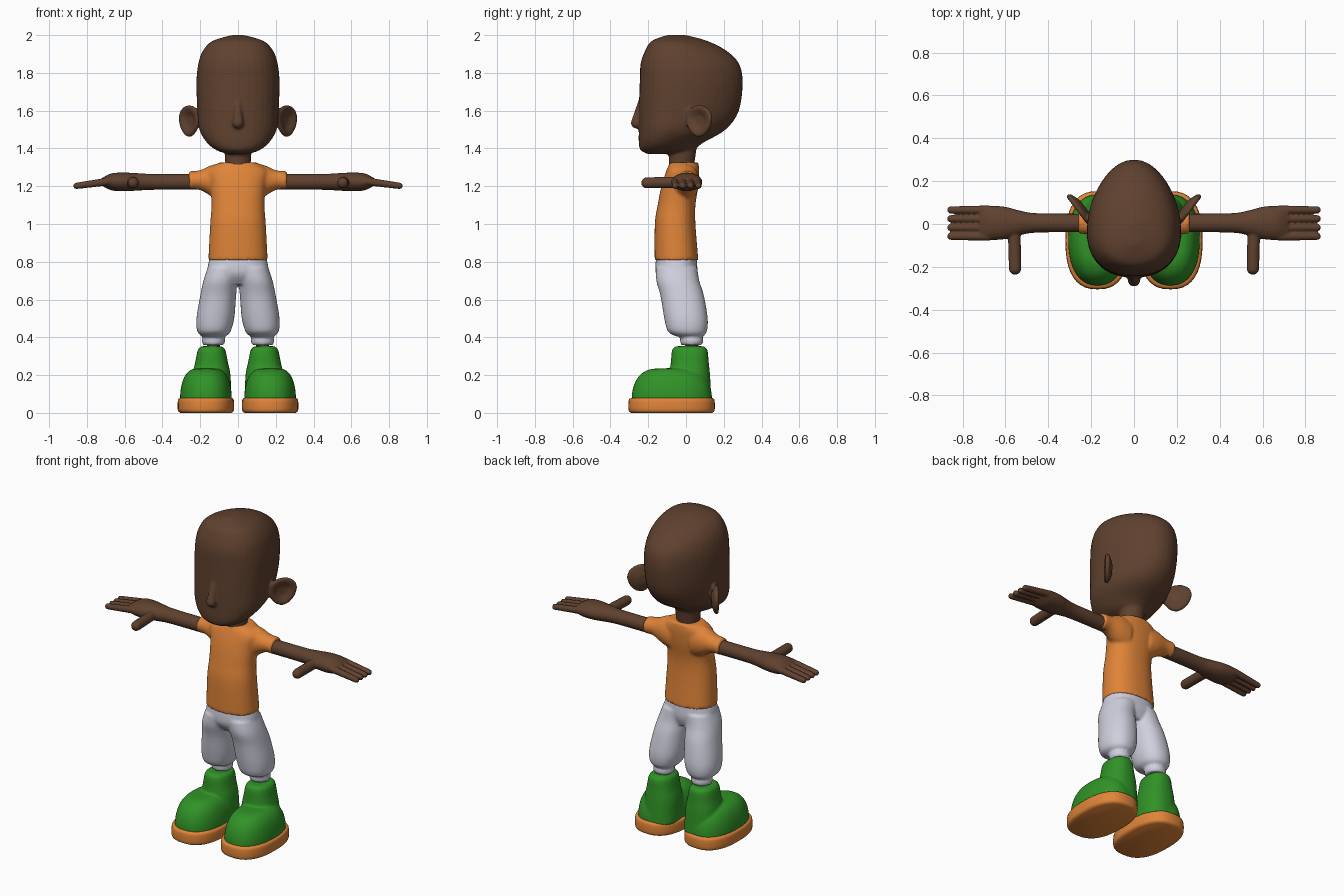
import bpy, bmesh
from math import sin, cos, pi, sqrt
from mathutils import Matrix, Vector

cube = bpy.data.objects.get("Cube")
if cube:
    bpy.data.objects.remove(cube, do_unlink=True)


def material(name, red, green, blue):
    colour = (red, green, blue, 1)
    mat = bpy.data.materials.new(name)
    mat.use_nodes = True
    mat.diffuse_color = colour
    mat.node_tree.nodes["Principled BSDF"].inputs["Base Color"].default_value = colour
    return mat


SKIN = material("brown_skin", 0.115, 0.053, 0.028)
ORANGE = material("orange", 0.74, 0.23, 0.04)
GREY = material("pale_grey", 0.62, 0.63, 0.72)
GREEN = material("green", 0.03, 0.29, 0.02)

IDENTITY = Matrix.Identity(4)
MIRROR = Matrix.Scale(-1, 4, Vector((1, 0, 0)))
SIDES = (("left", IDENTITY), ("right", MIRROR))


def spline(before, start, end, after, t):
    """Catmull-Rom blend between two neighbouring rings."""
    return [0.5 * (2 * b + (c - a) * t + (2 * a - 5 * b + 4 * c - d) * t * t
                   + (3 * b - a - 3 * c + d) * t ** 3)
            for a, b, c, d in zip(before, start, end, after)]


def centred(profile):
    """Rings symmetric about the middle, from (place, half width, front, back)."""
    return [(place, -half, half, front, back) for place, half, front, back in profile]


def around(a, b, profile):
    """Rings about one straight axis, from (place, radius a, radius b)."""
    return [(place, a - ra, a + ra, b - rb, b + rb) for place, ra, rb in profile]


def loft(bm, rings, axis="Z", power=2.0, taper=0.0, matrix=IDENTITY, steps=4, sides=40):
    """Skin oval rings given as (place on axis, a_min, a_max, b_min, b_max)."""
    last = len(rings) - 1
    dense = []
    for i in range(last):
        quad = [rings[min(max(j, 0), last)] for j in range(i - 1, i + 3)]
        dense += [spline(*quad, k / steps) for k in range(steps)]
    dense.append(rings[last])

    loops = []
    for place, a_min, a_max, b_min, b_max in dense:
        loop = []
        for k in range(sides):
            c, s = cos(2 * pi * k / sides), sin(2 * pi * k / sides)
            u = abs(c) ** (2 / power) * (1 if c > 0 else -1) * (1 - taper * s)
            v = abs(s) ** (2 / power) * (1 if s > 0 else -1)
            a = (a_min + a_max + (a_max - a_min) * u) / 2
            b = (b_min + b_max + (b_max - b_min) * v) / 2
            point = (a, b, place) if axis == "Z" else (place, a, b)
            loop.append(bm.verts.new(matrix @ Vector(point)))
        loops.append(loop)
    for low, high in zip(loops, loops[1:]):
        for k in range(sides):
            n = (k + 1) % sides
            bm.faces.new((low[k], low[n], high[n], high[k]))
    bm.faces.new(loops[0][::-1])
    bm.faces.new(loops[-1])


def limb(bm, start, end, start_radius, end_radius, matrix=IDENTITY):
    """Tapered rod with round ends, ready to be fused with its neighbours."""
    start, end = Vector(start), Vector(end)
    span = end - start
    turn = span.to_track_quat("Z", "Y").to_matrix().to_4x4()
    bmesh.ops.create_cone(bm, cap_ends=True, segments=24, depth=span.length,
                          radius1=start_radius, radius2=end_radius,
                          matrix=matrix @ Matrix.Translation((start + end) / 2) @ turn)
    for point, radius in ((start, start_radius), (end, end_radius)):
        bmesh.ops.create_uvsphere(bm, u_segments=24, v_segments=12, radius=radius,
                                  matrix=matrix @ Matrix.Translation(point))


def finish(name, bm, mat, voxel=None):
    """Turn the mesh into an object; a voxel size fuses its parts together."""
    bmesh.ops.recalc_face_normals(bm, faces=bm.faces)
    mesh = bpy.data.meshes.new(name)
    bm.to_mesh(mesh)
    bm.free()
    mesh.materials.append(mat)
    obj = bpy.data.objects.new(name, mesh)
    bpy.context.collection.objects.link(obj)
    bpy.ops.object.select_all(action="DESELECT")
    obj.select_set(True)
    bpy.context.view_layer.objects.active = obj
    if voxel:
        remesh = obj.modifiers.new("fuse", "REMESH")
        remesh.mode = "VOXEL"
        remesh.voxel_size = voxel
        remesh.use_smooth_shade = True
        soften = obj.modifiers.new("soften", "SMOOTH")
        soften.factor = 0.5
        soften.iterations = 3
    else:
        bpy.ops.object.shade_smooth_by_angle(angle=0.8)


# Head with nose, neck and cupped ears
bm = bmesh.new()
loft(bm, centred([
    (1.37, 0.05, -0.2, -0.02),
    (1.39, 0.11, -0.24, 0.04),
    (1.43, 0.16, -0.25, 0.09),
    (1.5, 0.2, -0.25, 0.21),
    (1.6, 0.21, -0.25, 0.28),
    (1.75, 0.215, -0.245, 0.3),
    (1.85, 0.205, -0.24, 0.28),
    (1.92, 0.18, -0.215, 0.21),
    (1.97, 0.13, -0.18, 0.11),
    (2, 0.03, -0.1, 0)]), power=2.15, taper=0.22)
limb(bm, (0, -0.24, 1.66), (0, -0.262, 1.535), 0.01, 0.03)
limb(bm, (0, -0.025, 1.3), (0, -0.015, 1.43), 0.066, 0.075)
ear_frame = Matrix(((0.6, 0, 0.8, 0.25), (0.8, 0, -0.6, 0.075),
                    (0, 1, 0, 1.545), (0, 0, 0, 1)))
ear_cup = [(-0.02, 0.03), (0, 0.08), (0.02, 0.08), (0.02, 0.06), (0.005, 0.03)]
for _, side in SIDES:
    loft(bm, around(0, 0, [(depth, r, r) for depth, r in ear_cup]),
         taper=-0.18, matrix=side @ ear_frame)
finish("head", bm, SKIN, voxel=0.008)

# Shirt with short sleeves
bm = bmesh.new()
loft(bm, centred([
    (0.81, 0.157, -0.166, 0.065),
    (1, 0.147, -0.165, 0.05),
    (1.1, 0.14, -0.15, 0.05),
    (1.2, 0.147, -0.13, 0.065),
    (1.28, 0.16, -0.105, 0.07),
    (1.325, 0.1, -0.085, 0.065)]), power=2.3)
for _, side in SIDES:
    loft(bm, [
        (0.07, -0.08, 0.07, 1.12, 1.315),
        (0.13, -0.07, 0.07, 1.14, 1.315),
        (0.2, -0.05, 0.06, 1.18, 1.285),
        (0.26, -0.045, 0.06, 1.18, 1.28)], axis="X", matrix=side)
finish("shirt", bm, ORANGE, voxel=0.009)

# Trousers with baggy legs and gathered cuffs
bm = bmesh.new()
loft(bm, centred([
    (0.68, 0.09, -0.12, 0.04),
    (0.74, 0.16, -0.16, 0.06),
    (0.83, 0.147, -0.158, 0.055)]), power=2.3)
for _, side in SIDES:
    loft(bm, [
        (0.405, 0.065, 0.19, -0.05, 0.09),
        (0.43, 0.04, 0.215, -0.095, 0.11),
        (0.5, 0.02, 0.22, -0.115, 0.115),
        (0.62, 0.01, 0.2, -0.135, 0.095),
        (0.7, 0, 0.183, -0.157, 0.07),
        (0.77, -0.03, 0.16, -0.16, 0.06)], power=2.2, matrix=side)
    cuff = [(0.36, 0.055), (0.38, 0.062), (0.4, 0.058), (0.43, 0.055)]
    loft(bm, around(0.13, 0.03, [(z, r, r) for z, r in cuff]), matrix=side)
finish("trousers", bm, GREY, voxel=0.008)

for label, side in SIDES:
    # Arm and palm, four fingers and a thumb
    bm = bmesh.new()
    loft(bm, around(0.005, 1.223, [
        (0.22, 0.043, 0.042),
        (0.45, 0.045, 0.042),
        (0.53, 0.057, 0.046),
        (0.6, 0.075, 0.049),
        (0.67, 0.08, 0.045),
        (0.72, 0.075, 0.02)]), axis="X", matrix=side)
    for i in range(4):
        y = 0.004 + 0.041 * (i - 1.5)
        limb(bm, (0.68, y, 1.226), (0.855, y, 1.202), 0.021, 0.017, side)
    limb(bm, (0.56, 0, 1.222), (0.555, -0.208, 1.218), 0.03, 0.029, side)
    finish(label + "_arm", bm, SKIN, voxel=0.005)

    # Ankle
    bm = bmesh.new()
    loft(bm, around(0.13, 0.03, [(z, 0.035, 0.035) for z in (0.32, 0.39)]), matrix=side)
    finish(label + "_ankle", bm, SKIN)

    # Boot: domed foot fused with an upright shaft
    bm = bmesh.new()
    dome = []
    for k in range(9):
        angle = pi / 2 * k / 8
        scale = sqrt(cos(angle))
        dome.append((0.07 + 0.167 * sin(angle), 0.137 * scale, 0.213 * scale))
    loft(bm, around(0.17, -0.075, dome), power=2.3, matrix=side)
    loft(bm, around(0.14, 0.02, [
        (0.07, 0.105, 0.115),
        (0.2, 0.1, 0.107),
        (0.27, 0.086, 0.1),
        (0.335, 0.072, 0.093),
        (0.353, 0.05, 0.07)]), power=2.3, matrix=side)
    finish(label + "_boot", bm, GREEN, voxel=0.007)

    # Boot sole with rounded rims
    bm = bmesh.new()
    rim = [(0, 0.015), (0.01, 0.003), (0.035, 0), (0.07, 0.003), (0.08, 0.015)]
    loft(bm, around(0.17, -0.076, [(z, 0.15 - d, 0.229 - d) for z, d in rim]),
         power=2.5, matrix=side)
    finish(label + "_sole", bm, ORANGE)
